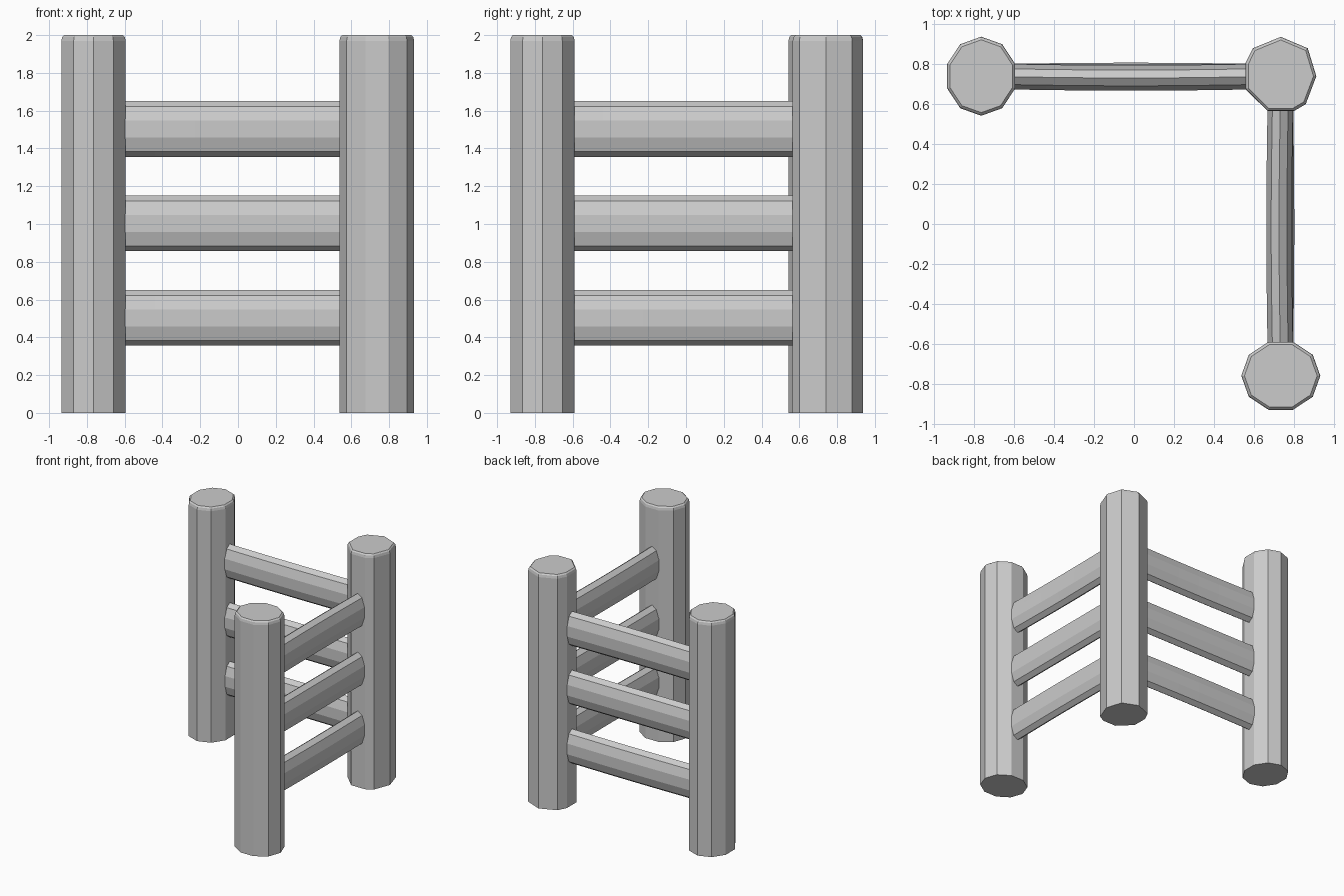
import bpy, bmesh
from math import sin, cos, pi

if "Cube" in bpy.data.objects:
    bpy.data.objects.remove(bpy.data.objects["Cube"])


def make_object(name, bm):
    bmesh.ops.recalc_face_normals(bm, faces=bm.faces)
    mesh = bpy.data.meshes.new(name)
    bm.to_mesh(mesh)
    bm.free()
    obj = bpy.data.objects.new(name, mesh)
    bpy.context.collection.objects.link(obj)
    return obj


def loft(name, rings):
    """Skin matching rings of points and cap both ends."""
    bm = bmesh.new()
    loops = [[bm.verts.new(p) for p in ring] for ring in rings]
    n = len(loops[0])
    for a, b in zip(loops, loops[1:]):
        for i in range(n):
            j = (i + 1) % n
            bm.faces.new((a[i], a[j], b[j], b[i]))
    bm.faces.new(loops[0])
    bm.faces.new(loops[-1])
    return make_object(name, bm)


def post(name, cx, cy, section):
    # Flat foot, slightly rounded top edge
    levels = [(0, 1), (1.97, 1), (1.99, 0.975), (2.0, 0.92)]
    return loft(name, [[(cx + x * s, cy + y * s, z) for x, y in section]
                       for z, s in levels])


def rail(name, axis, start, end, side, z, bend):
    # Tall, narrow ten-sided log with a very slight bow
    rings = []
    steps = 6
    for k in range(steps + 1):
        t = k / steps
        along = start + (end - start) * t
        off = side + bend * sin(pi * t)
        ring = []
        for i in range(10):
            a = 2 * pi * i / 10
            w, h = off + 0.067 * sin(a), z + 0.147 * cos(a)
            ring.append((along, w, h) if axis == 'x' else (w, along, h))
        rings.append(ring)
    return loft(name, rings)


# Ten-sided end posts, each wider across its rails
wide = [(0.198 * cos(pi * i / 5), 0.179 * sin(pi * i / 5)) for i in range(10)]
deep = [(y, x) for x, y in wide]
post("left_end_post", -0.765, 0.74, deep)
post("front_end_post", 0.735, -0.76, wide)

# Corner post, flat where the rails meet it
corner = [(0, 0.197), (0.135, 0.14), (0.178, 0), (0.125, -0.14),
          (0.065, -0.175), (-0.065, -0.175), (-0.177, -0.065),
          (-0.177, 0.065), (-0.14, 0.14)]
post("corner_post", 0.735, 0.74, corner)

# Three rails on each side of the corner
for i, bend in enumerate((0.006, 0.0, -0.007)):
    z = 0.503 + 0.5 * i
    rail(f"back_rail_{i + 1}", 'x', -0.65, 0.62, 0.738, z, bend)
    rail(f"side_rail_{i + 1}", 'y', -0.65, 0.62, 0.733, z, bend)
